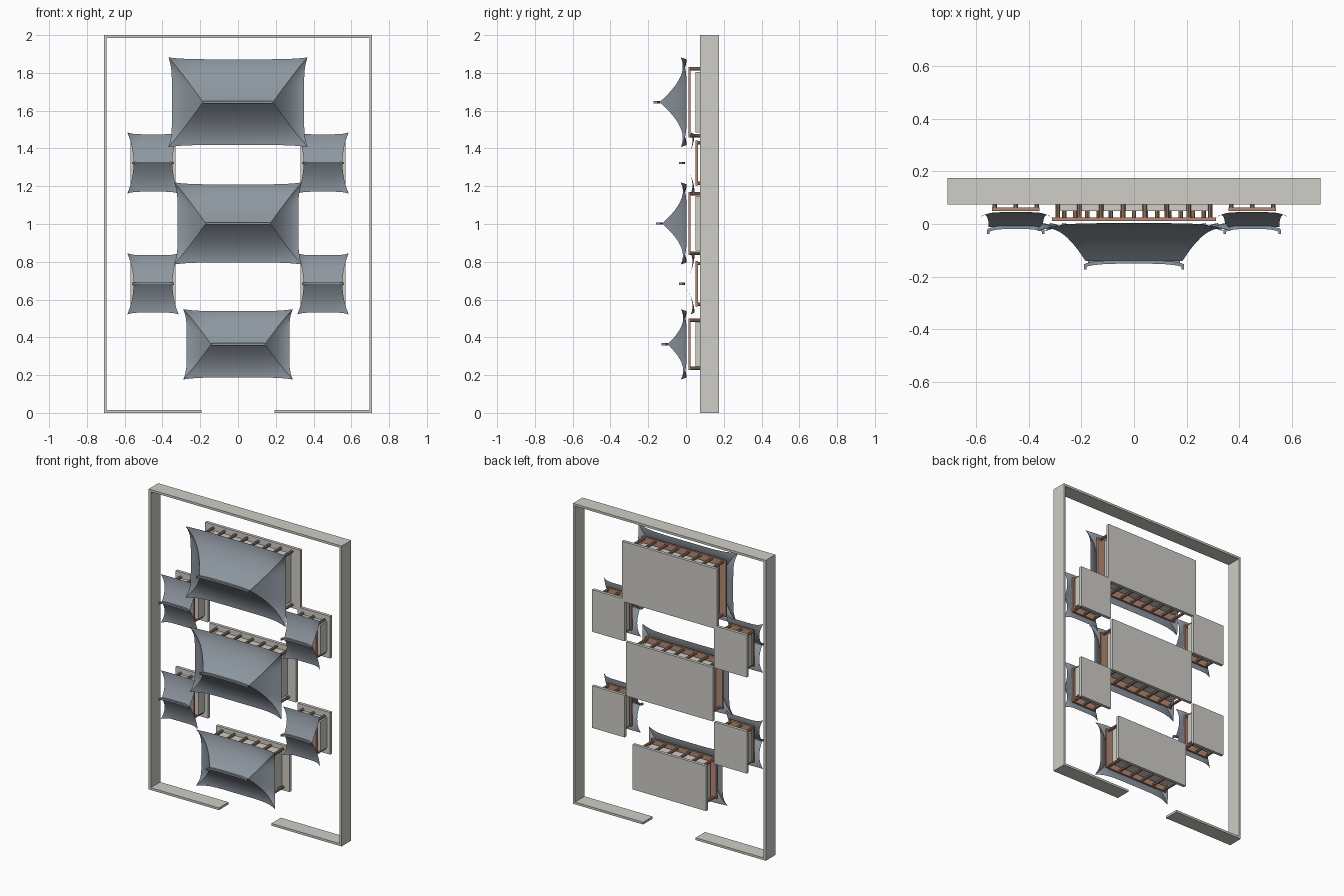
import bpy, bmesh, math
from mathutils import Matrix, Vector

if "Cube" in bpy.data.objects:
    bpy.data.objects.remove(bpy.data.objects["Cube"])

GROUND = 0.175   # the compound lies on its back: "up" for the buildings is -y
FLOOR = 0.155


def material(name, col):
    m = bpy.data.materials.new(name)
    m.diffuse_color = (*col, 1)
    m.use_nodes = True
    m.node_tree.nodes["Principled BSDF"].inputs["Base Color"].default_value = m.diffuse_color
    return m


STONE = material("stone", (0.62, 0.61, 0.57))
WOOD = material("wood", (0.46, 0.25, 0.17))
TILE = material("tile", (0.27, 0.31, 0.35))


def finish(bm, name, mat, smooth=False):
    me = bpy.data.meshes.new(name)
    bm.to_mesh(me)
    bm.free()
    me.materials.append(mat)
    ob = bpy.data.objects.new(name, me)
    bpy.context.collection.objects.link(ob)
    if smooth:
        bpy.ops.object.select_all(action='DESELECT')
        bpy.context.view_layer.objects.active = ob
        ob.select_set(True)
        bpy.ops.object.shade_smooth_by_angle(angle=math.radians(30))
    return ob


def add_box(bm, x0, x1, y0, y1, z0, z1):
    c = Vector(((x0 + x1) / 2, (y0 + y1) / 2, (z0 + z1) / 2))
    size = Matrix.Diagonal((x1 - x0, y1 - y0, z1 - z0, 1))
    bmesh.ops.create_cube(bm, size=1, matrix=Matrix.Translation(c) @ size)


def box(name, mat, *dims):
    bm = bmesh.new()
    add_box(bm, *dims)
    return finish(bm, name, mat)


def grid(bm, f, nu=24, nt=12):
    rows = [[bm.verts.new(f(-1 + 2 * i / nu, j / nt)) for i in range(nu + 1)]
            for j in range(nt + 1)]
    for a, b in zip(rows, rows[1:]):
        for i in range(nu):
            bm.faces.new((a[i], a[i + 1], b[i + 1], b[i]))


def roof(name, cx, cz, ex, ez, rx, base, h, lift, hip):
    """Sagging roof with upturned corners; hipped or open-gabled."""
    def point(sx, sz, u, t, end):
        c = u ** 6 * (1 - t) ** 4
        y = base - h * t ** 1.8 - lift * c
        if hip:
            x, z = ex + (rx - ex) * t, ez * (1 - t)
            flare = 0.018
        else:
            x, z = rx + (ex - rx) * (1 - t) ** 2, ez * (1 - t)
            flare = 0.006
        x, z = x + flare * c, z + 0.01 * c
        return (cx + sx * x * (1 if end else u), y,
                cz + sz * z * (u if end else 1))
    bm = bmesh.new()
    for s in (-1, 1):
        grid(bm, lambda u, t: point(1, s, u, t, False))
        if hip:
            grid(bm, lambda u, t: point(s, 1, u, t, True))
    bmesh.ops.remove_doubles(bm, verts=bm.verts, dist=0.0003)
    bmesh.ops.dissolve_degenerate(bm, dist=0.0003, edges=bm.edges)
    bmesh.ops.recalc_face_normals(bm, faces=bm.faces)
    # make the tiles face outwards (-y)
    if sum(f.normal.y * f.calc_area() for f in bm.faces) > 0:
        bmesh.ops.reverse_faces(bm, faces=bm.faces)
    finish(bm, name, TILE, True)


def ridge(name, cx, cz, rx, y, rise, tip):
    """Ridge bar bowed towards its ends, with a small finial at each end."""
    bm = bmesh.new()
    n, w = 12, 0.006
    rings = []
    for i in range(n + 1):
        u = -1 + 2 * i / n
        yy = y - rise * u ** 4
        rings.append([bm.verts.new((cx + u * rx, yy + a, cz + b)) for a, b in
                      ((0.006, -w), (0.006, w), (-0.007, w), (-0.007, -w))])
    for a, b in zip(rings, rings[1:]):
        for k in range(4):
            bm.faces.new((a[k], a[(k + 1) % 4], b[(k + 1) % 4], b[k]))
    bm.faces.new(rings[0])
    bm.faces.new(rings[-1])
    for s in (-1, 1):
        x = cx + s * rx
        add_box(bm, x - 0.005, x + 0.005, tip, y - rise + 0.004, cz - w, cz + w)
    bmesh.ops.recalc_face_normals(bm, faces=bm.faces)
    finish(bm, name, TILE)


def columns(name, cx, cz, px, pz, count, top):
    bm = bmesh.new()
    for i in range(count):
        x = cx - px + 2 * px * i / (count - 1)
        for s in (-1, 1):
            m = Matrix.Translation((x, (FLOOR + top) / 2, cz + s * pz))
            bmesh.ops.create_cone(bm, cap_ends=True, segments=10,
                                  radius1=0.009, radius2=0.009, depth=FLOOR - top,
                                  matrix=m @ Matrix.Rotation(math.pi / 2, 4, 'X'))
    finish(bm, name, WOOD, True)


def building(name, cx, cz, slab, plate, room, cols, count, top, roof_args, ridge_args):
    sx, sz = slab
    box(name + "_platform", STONE, cx - sx, cx + sx, FLOOR, GROUND, cz - sz, cz + sz)
    rx, rz = room
    box(name + "_room", STONE, cx - rx, cx + rx, top + 0.025, FLOOR, cz - rz, cz + rz)
    px, pz = plate
    box(name + "_ceiling_plate", WOOD, cx - px, cx + px, top - 0.013, top, cz - pz, cz + pz)
    columns(name + "_columns", cx, cz, *cols, count, top)
    roof(name + "_roof", cx, cz, *roof_args)
    ridge(name + "_ridge", cx, cz, *ridge_args)


# boundary wall with a gate gap
T = 0.015
bm = bmesh.new()
add_box(bm, -0.71, 0.71, 0.075, GROUND, 2 - T, 2)
for s in (-1, 1):
    xs = sorted((s * 0.71, s * (0.71 - T)))
    add_box(bm, *xs, 0.075, GROUND, T, 2 - T)
    xs = sorted((s * 0.71, s * 0.193))
    add_box(bm, *xs, 0.075, GROUND, 0, T)
finish(bm, "boundary_wall", STONE)

# three main halls: roof eave, ridge half length, height
for name, cz, sx, sz, ex, ez, rx, h, n in (
        ("rear_hall", 1.645, 0.35, 0.20, 0.35, 0.227, 0.185, 0.143, 8),
        ("middle_hall", 1.003, 0.32, 0.18, 0.32, 0.207, 0.170, 0.130, 7),
        ("front_hall", 0.363, 0.27, 0.15, 0.272, 0.176, 0.142, 0.100, 6)):
    building(name, 0, cz, (sx, sz), (sx * 0.89, sz - 0.013), (sx * 0.8, sz * 0.8),
             (sx * 0.83, sz - 0.023), n, 0.025,
             (ex, ez, rx, 0.003, h, 0.03, True),
             (rx, -h - 0.001, 0.012, -h - 0.03))

# four side pavilions with open gables
for s, side in ((-1, "left"), (1, "right")):
    for cz, row in ((1.323, "rear"), (0.683, "front")):
        building(f"{row}_{side}_pavilion", s * 0.45, cz, (0.12, 0.14), (0.09, 0.12),
                 (0.096, 0.10), (0.08, 0.108), 3, 0.063,
                 (0.13, 0.152, 0.103, 0.045, 0.056, 0.02, False),
                 (0.105, -0.012, 0.012, -0.038))
